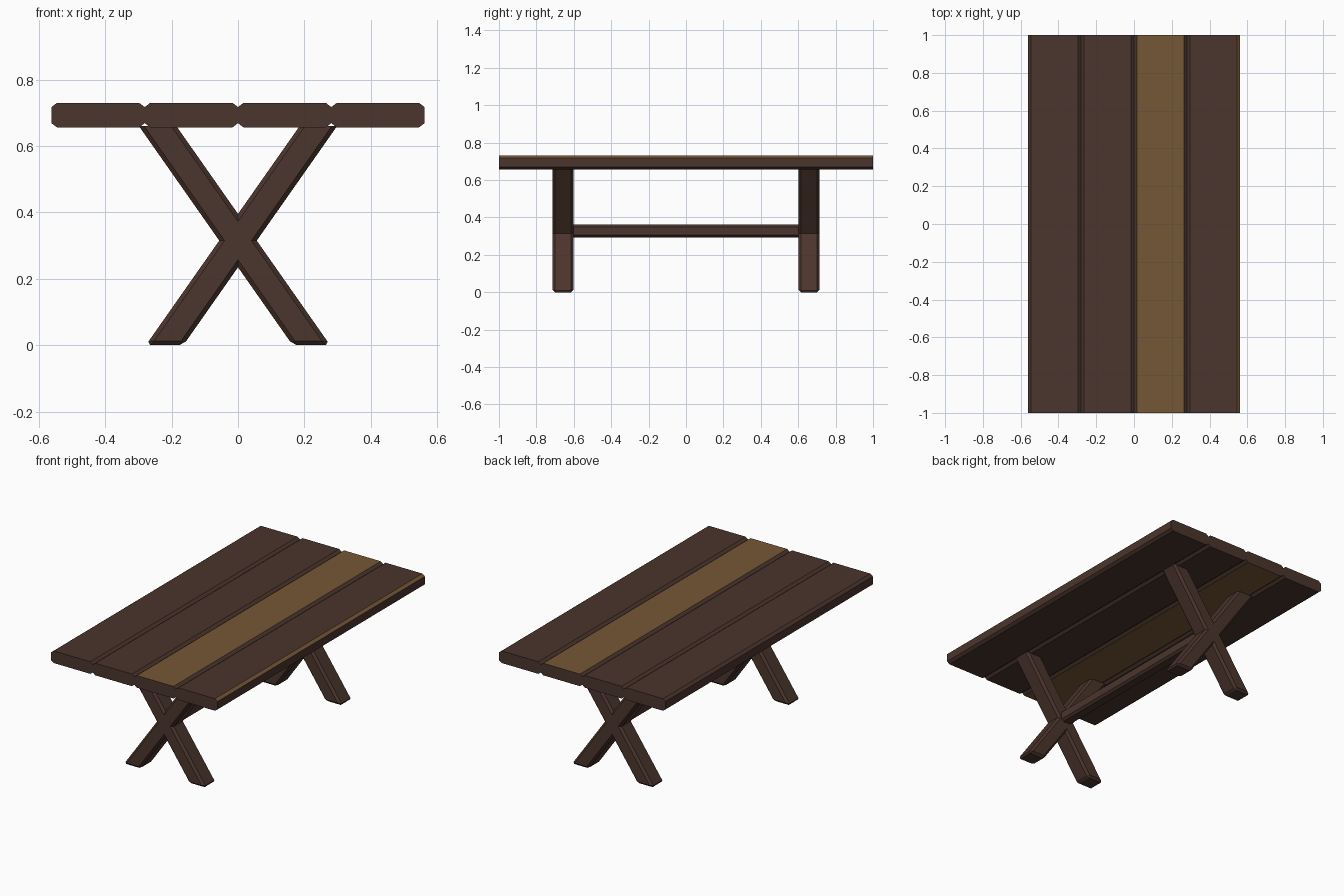
import bpy, bmesh

cube = bpy.data.objects.get("Cube")
if cube:
    bpy.data.objects.remove(cube, do_unlink=True)


def make_material(name, rgb):
    mat = bpy.data.materials.new(name)
    mat.use_nodes = True
    mat.diffuse_color = (*rgb, 1)
    mat.node_tree.nodes["Principled BSDF"].inputs["Base Color"].default_value = (*rgb, 1)
    return mat


dark_wood = make_material("dark wood", (0.070, 0.035, 0.026))
golden_wood = make_material("golden wood", (0.178, 0.095, 0.037))


def finish(name, bm):
    bmesh.ops.recalc_face_normals(bm, faces=bm.faces)
    mesh = bpy.data.meshes.new(name)
    bm.to_mesh(mesh)
    bm.free()
    mesh.materials.append(dark_wood)
    mesh.materials.append(golden_wood)
    obj = bpy.data.objects.new(name, mesh)
    bpy.context.collection.objects.link(obj)
    return obj


def beam(name, x, z0, z1, half_width, half_length, cut_x, cut_z):
    """Board along y with chamfered long edges and square ends."""
    bm = bmesh.new()
    w, m = half_width, half_width - cut_x
    outline = [(-m, z0), (m, z0), (w, z0 + cut_z), (w, z1 - cut_z),
               (m, z1), (-m, z1), (-w, z1 - cut_z), (-w, z0 + cut_z)]
    face = bm.faces.new([bm.verts.new((x + px, -half_length, pz)) for px, pz in outline])
    extruded = bmesh.ops.extrude_face_region(bm, geom=[face], use_keep_orig=True)["geom"]
    verts = [g for g in extruded if isinstance(g, bmesh.types.BMVert)]
    bmesh.ops.translate(bm, verts=verts, vec=(0, 2 * half_length, 0))
    return finish(name, bm)


def leg(name, side, y):
    """Slanted post with level ends, chamfered everywhere but at the top."""
    bm = bmesh.new()
    bmesh.ops.create_cube(bm, size=1)
    top, crossing, slope = 0.66, 0.315, 1.425
    for v in bm.verts:
        z = top if v.co.z > 0 else 0
        v.co = (side * (z - crossing) / slope + v.co.x * 0.113, y + v.co.y * 0.112, z)
    edges = [e for e in bm.edges if min(v.co.z for v in e.verts) < top / 2]
    bmesh.ops.bevel(bm, geom=edges, offset=0.013, segments=1, profile=0.5, affect='EDGES')
    return finish(name, bm)


# Table top: four planks side by side
planks = []
for i in range(4):
    planks.append(beam(f"top_plank_{i + 1}", (i - 1.5) * 0.281, 0.656, 0.73,
                       0.1408, 1.0, 0.017, 0.013))

# Golden faces: underside of the second plank, upper face of the third,
# upper outer chamfer of the last
golden_rules = {
    1: lambda n: n.z < -0.95,
    2: lambda n: n.z > 0.95,
    3: lambda n: n.x > 0.2 and 0.2 < n.z < 0.95,
}
for index, is_golden in golden_rules.items():
    for p in planks[index].data.polygons:
        p.material_index = int(is_golden(p.normal))

# Crossed legs at both ends
for end, y in (("front", -0.657), ("back", 0.657)):
    for label, side in (("rising_left", 1), ("rising_right", -1)):
        leg(f"{end}_leg_{label}", side, y)

# Stretcher joining the crossings
beam("stretcher", 0, 0.293, 0.362, 0.038, 0.62, 0.014, 0.012)
